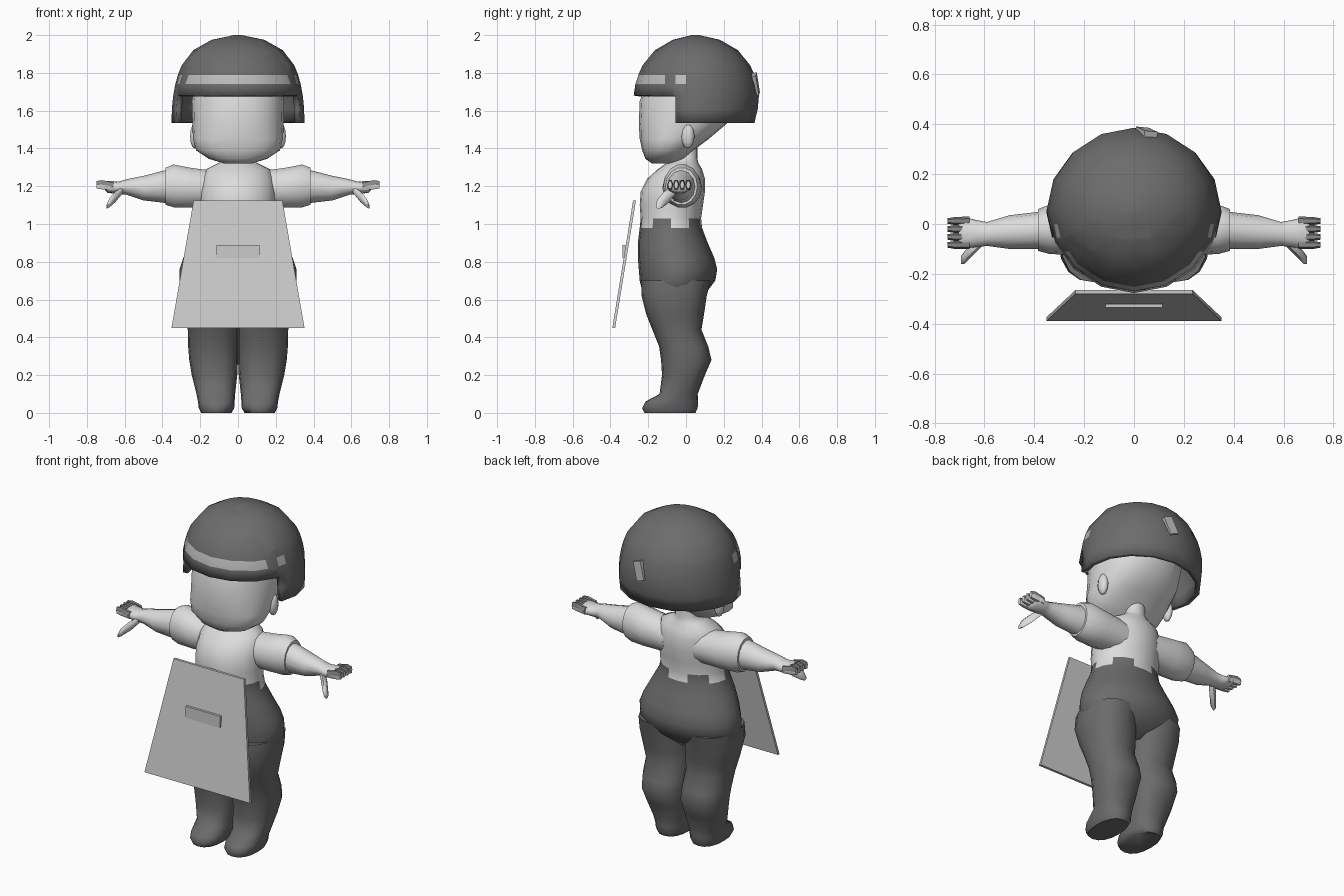
import bpy, bmesh, math
from mathutils import Vector

if "Cube" in bpy.data.objects:
    bpy.data.objects.remove(bpy.data.objects["Cube"], do_unlink=True)


def material(name, v):
    m = bpy.data.materials.new(name)
    m.use_nodes = True
    m.diffuse_color = (v, v, v, 1)
    m.node_tree.nodes["Principled BSDF"].inputs["Base Color"].default_value = (v, v, v, 1)
    return m


DARK = material("dark grey cloth", 0.15)
HELMET = material("helmet grey", 0.15)
LIGHT = material("light grey skin", 0.72)
BOARD = material("board grey", 0.6)
STRIPE = material("stripe grey", 0.5)
GLOVE = material("finger grey", 0.25)


def finish(name, bm, mats, angle=50, rule=None):
    bmesh.ops.recalc_face_normals(bm, faces=bm.faces)
    if rule:
        for f in bm.faces:
            f.material_index = rule(f.calc_center_median(), f.normal)
    me = bpy.data.meshes.new(name)
    bm.to_mesh(me)
    bm.free()
    for m in mats:
        me.materials.append(m)
    ob = bpy.data.objects.new(name, me)
    bpy.context.collection.objects.link(ob)
    bpy.ops.object.select_all(action="DESELECT")
    ob.select_set(True)
    bpy.context.view_layer.objects.active = ob
    bpy.ops.object.shade_smooth_by_angle(angle=math.radians(angle))
    return ob


def loft(rings, n=16, axis="Z", side=1, caps=(True, True), power=1.0):
    """Skin over rings (t, a0, a1, b0, b1): ellipses filling a0..a1 by b0..b1 at t."""
    bm = bmesh.new()
    rows = []
    for t, a0, a1, b0, b1 in rings:
        row = []
        for i in range(n):
            u = 2 * math.pi * i / n
            c, s = math.cos(u), math.sin(u)
            c = math.copysign(abs(c) ** power, c)
            s = math.copysign(abs(s) ** power, s)
            a = (a0 + a1) / 2 + c * (a1 - a0) / 2
            b = (b0 + b1) / 2 + s * (b1 - b0) / 2
            p = (a, b, t) if axis == "Z" else (t, a, b)
            row.append(bm.verts.new((p[0] * side, p[1], p[2])))
        rows.append(row)
    for r, q in zip(rows, rows[1:]):
        for i in range(n):
            j = (i + 1) % n
            bm.faces.new((r[i], r[j], q[j], q[i]))
    for row, cap in zip((rows[0], rows[-1]), caps):
        if cap:
            bm.faces.new(row)
    return bm


def sym(rows):
    return [(z, -r, r, y0, y1) for z, r, y0, y1 in rows]


def block(name, centre, size, mat, tilt=(0, 0, 0)):
    bm = bmesh.new()
    bmesh.ops.create_cube(bm, size=1)
    bmesh.ops.scale(bm, vec=size, verts=bm.verts)
    ob = finish(name, bm, [mat], 20)
    ob.location, ob.rotation_euler = centre, tilt
    return ob


# Torso and hips, with a stepped waistline between shirt and trousers
torso = sym([(.57, .2, -.18, .03), (.64, .29, -.23, .11), (.70, .31, -.245, .155),
             (.76, .31, -.25, .165), (.82, .29, -.255, .15), (.9, .25, -.255, .115),
             (.98, .208, -.245, .085), (1.03, .198, -.24, .08), (1.1, .2, -.245, .09),
             (1.17, .2, -.24, .1), (1.24, .19, -.205, .1), (1.29, .17, -.15, .085),
             (1.325, .1, -.1, .065), (1.35, .06, -.06, .06), (1.42, .06, -.06, .06)])


def waist(c, n):
    step = int((math.atan2(c.y + .08, c.x) + math.pi) / (math.pi / 5)) % 2
    return 1 if c.z > 1.03 or (c.z > .98 and step) else 0


finish("torso", loft(torso, 20), [DARK, LIGHT], 60, waist)

# Head
head = sym([(1.32, .07, -.18, -.06), (1.345, .155, -.215, -.01), (1.39, .222, -.232, .04),
            (1.45, .238, -.245, .12), (1.53, .242, -.25, .215), (1.65, .245, -.245, .26),
            (1.78, .22, -.2, .24), (1.88, .13, -.1, .16)])
finish("head", loft(head, 20, power=.9), [LIGHT], 60)

# Helmet shell with an open face and a stripe above the brow
shell = sym([(2.0, .02, .03, .07), (1.975, .14, -.07, .18), (1.92, .237, -.165, .275),
             (1.84, .298, -.23, .34), (1.79, .318, -.252, .362), (1.74, .332, -.268, .376),
             (1.68, .343, -.277, .386), (1.61, .35, -.27, .38), (1.535, .352, -.265, .362)])
bm = loft(shell, 16, caps=(True, False))
for y in (-.11, -.055, 0):
    bmesh.ops.bisect_plane(bm, geom=bm.verts[:] + bm.edges[:] + bm.faces[:],
                           plane_co=(0, y, 0), plane_no=(0, 1, 0))
opening = [f for f in bm.faces
           if f.calc_center_median().z < 1.68 and f.calc_center_median().y < -.055]
bmesh.ops.delete(bm, geom=opening, context="FACES")


def stripe(c, n):
    return 1 if 1.74 < c.z < 1.79 and (c.y < -.11 or -.055 < c.y < 0) else 0


helmet = finish("helmet", bm, [HELMET, STRIPE], 45, stripe)
wall = helmet.modifiers.new("wall", "SOLIDIFY")
wall.thickness, wall.offset = .03, -1
block("helmet_back_tag", (.05, .368, 1.74), (.055, .025, .11), STRIPE, (.12, .35, -.1))

# Sloping front board and its handle
bm = bmesh.new()
corners = [(-.235, -.28, 1.125), (.235, -.28, 1.125), (.352, -.39, .45), (-.352, -.39, .45)]
front = bm.faces.new([bm.verts.new(c) for c in corners])
back = bmesh.ops.extrude_face_region(bm, geom=[front])["geom"]
bmesh.ops.translate(bm, vec=(0, .015, 0),
                    verts=[v for v in back if isinstance(v, bmesh.types.BMVert)])
finish("front_board", bm, [BOARD], 20)
block("board_handle", (0, -.328, .855), (.23, .014, .07), BOARD)

# Limbs
leg = [(0, .035, .195, -.22, .05), (.025, .02, .208, -.232, .062), (.06, .018, .212, -.215, .063),
       (.1, .015, .22, -.14, .062), (.2, .004, .245, -.127, .1), (.28, 0, .258, -.132, .135),
       (.35, 0, .264, -.142, .118), (.44, 0, .266, -.178, .082), (.52, 0, .283, -.21, .095),
       (.62, 0, .303, -.235, .11), (.7, .01, .295, -.235, .13)]
sleeve = [(.1, -.11, .08, 1.09, 1.28), (.25, -.125, .085, 1.085, 1.3),
          (.34, -.12, .077, 1.085, 1.318), (.385, -.108, .06, 1.1, 1.3)]
forearm = [(.33, -.1, .055, 1.105, 1.298), (.5, -.1, .035, 1.125, 1.255),
           (.59, -.088, .008, 1.155, 1.237), (.63, -.092, .015, 1.158, 1.225),
           (.69, -.1, .03, 1.165, 1.228), (.705, -.085, .015, 1.18, 1.22)]
thumb = [(.61, -.09, -.04, 1.16, 1.2), (.65, -.13, -.075, 1.11, 1.175),
         (.68, -.16, -.11, 1.085, 1.14), (.695, -.16, -.13, 1.08, 1.105)]
for side, word in ((1, "left"), (-1, "right")):
    finish(word + "_leg", loft(leg, 16, side=side, power=.85), [DARK], 60)
    finish(word + "_sleeve", loft(sleeve, 14, "X", side), [LIGHT], 60)
    finish(word + "_forearm", loft(forearm, 12, "X", side), [LIGHT], 60)
    finish(word + "_thumb", loft(thumb, 6, "X", side), [LIGHT], 60)
    for k in range(4):
        y = -.1 + k * .032
        finger = [(.66, y, y + .034, 1.175, 1.222), (.72, y, y + .032, 1.18, 1.236),
                  (.748, y + .005, y + .027, 1.185, 1.23)]
        finish(f"{word}_finger_{k + 1}", loft(finger, 6, "X", side), [LIGHT, GLOVE], 40,
               lambda c, n: 1 if n.z > .1 else 0)
    # Ear
    bm = bmesh.new()
    bmesh.ops.create_uvsphere(bm, u_segments=10, v_segments=6, radius=1)
    bmesh.ops.scale(bm, vec=(.025, .035, .065), verts=bm.verts)
    bmesh.ops.translate(bm, vec=(.23 * side, .01, 1.465), verts=bm.verts)
    finish(word + "_ear", bm, [LIGHT], 60)
